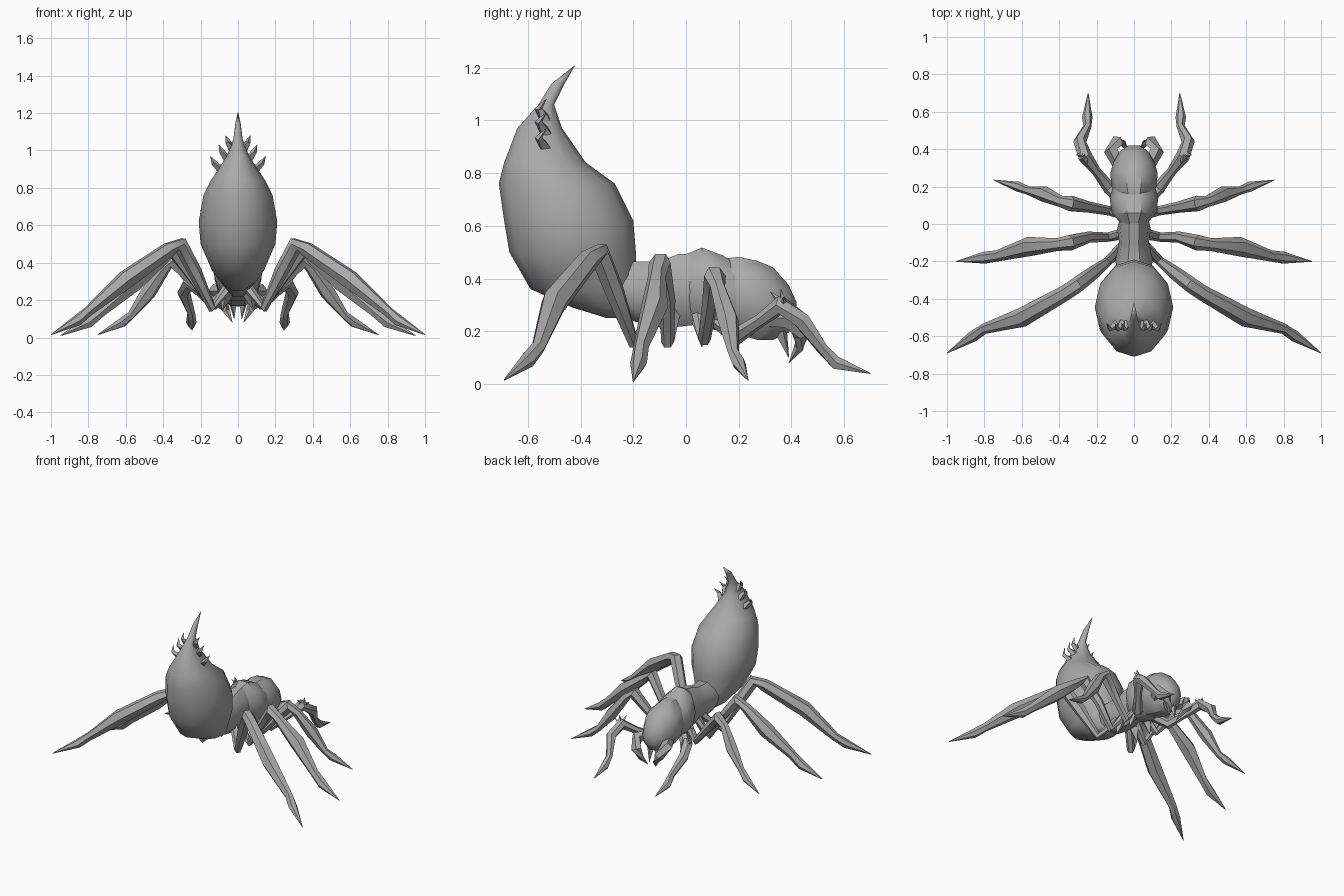
import bpy
import bmesh
import math
from mathutils import Vector

default_cube = bpy.data.objects.get("Cube")
if default_cube:
    bpy.data.objects.remove(default_cube, do_unlink=True)

# One plain grey for the whole creature
grey = bpy.data.materials.new("chitin grey")
grey.use_nodes = True
grey_value = (0.4, 0.4, 0.4, 1)
grey.diffuse_color = grey_value
grey.node_tree.nodes["Principled BSDF"].inputs["Base Color"].default_value = grey_value


def loft(name, sections, sides, angle=40, mirrored=False):
    """Skin a list of (centre, side_vector, up_vector) sections and cap the ends."""
    bm = bmesh.new()
    rings = []
    for centre, side, up in sections:
        ring = []
        for step in range(sides):
            turn = math.tau * step / sides
            point = centre + side * math.cos(turn) + up * math.sin(turn)
            ring.append(bm.verts.new(point))
        rings.append(ring)
    for lower, upper in zip(rings, rings[1:]):
        for step in range(sides):
            following = (step + 1) % sides
            bm.faces.new((lower[step], lower[following], upper[following], upper[step]))
    bm.faces.new(rings[0])
    bm.faces.new(rings[-1])
    bmesh.ops.remove_doubles(bm, verts=bm.verts, dist=0.0005)
    bmesh.ops.recalc_face_normals(bm, faces=bm.faces)
    mesh = bpy.data.meshes.new(name)
    bm.to_mesh(mesh)
    bm.free()
    mesh.materials.append(grey)
    part = bpy.data.objects.new(name, mesh)
    bpy.context.collection.objects.link(part)
    bpy.ops.object.select_all(action="DESELECT")
    part.select_set(True)
    bpy.context.view_layer.objects.active = part
    bpy.ops.object.shade_smooth_by_angle(angle=math.radians(angle))
    if mirrored:
        part.modifiers.new("Mirror", "MIRROR")
    return part


def limb(name, joints, sides=6):
    """Mirrored tapering tube through joints given as (x, y, z, radius)."""
    points = [Vector(joint[:3]) for joint in joints]
    sections = []
    for index, joint in enumerate(joints):
        before = points[max(index - 1, 0)]
        after = points[min(index + 1, len(points) - 1)]
        along = (after - before).normalized()
        side = along.cross(Vector((0, 0, 1))).normalized()
        up = side.cross(along)
        sections.append((points[index], side * joint[3], up * joint[3]))
    return loft(name, sections, sides, angle=45, mirrored=True)


def body_part(name, slices, sides=10):
    """Trunk piece from upright slices given as (y, half_width, bottom, top)."""
    sections = []
    for y, width, bottom, top in slices:
        centre = Vector((0, y, (bottom + top) / 2))
        sections.append((centre, Vector((width, 0, 0)), Vector((0, 0, (top - bottom) / 2))))
    return loft(name, sections, sides)


# Upright abdomen with its hooked tip, from level slices (z, back, front, half width)
abdomen_slices = [
    (.25, -.30, -.22, .03),
    (.29, -.43, -.19, .09),
    (.36, -.59, -.19, .14),
    (.50, -.67, -.19, .20),
    (.62, -.69, -.20, .21),
    (.76, -.71, -.27, .185),
    (.84, -.69, -.38, .145),
    (.97, -.64, -.47, .06),
    (1.06, -.56, -.50, .025),
    (1.14, -.51, -.46, .015),
    (1.21, -.42, -.42, 0),
]
abdomen_sections = []
for z, back, front, width in abdomen_slices:
    middle = Vector((0, (back + front) / 2, z))
    abdomen_sections.append((middle, Vector((width, 0, 0)), Vector((0, (front - back) / 2, 0))))
loft("abdomen", abdomen_sections, 12, angle=50)

# Trunk: waist, thorax and head overlap like plates
body_part("waist", [
    (-.27, .09, .27, .47),
    (-.19, .10, .23, .47),
    (-.10, .08, .21, .47),
    (-.03, .09, .21, .50),
    (.06, .07, .22, .50),
])
body_part("thorax", [
    (-.02, .05, .24, .49),
    (.06, .12, .21, .525),
    (.14, .13, .19, .495),
    (.21, .11, .21, .45),
])
body_part("head", [
    (.13, .09, .21, .48),
    (.20, .12, .18, .49),
    (.27, .127, .16, .475),
    (.33, .11, .16, .45),
    (.39, .075, .19, .38),
    (.42, .03, .24, .31),
])

# Walking legs: hip, low joint, thigh, knee, shin, ankle, pointed foot
limb("rear_leg", [
    (.05, -.11, .27, .03),
    (.14, -.20, .16, .025),
    (.23, -.27, .35, .038),
    (.31, -.33, .50, .042),
    (.37, -.37, .47, .042),
    (.60, -.50, .31, .052),
    (.80, -.56, .14, .028),
    (.86, -.60, .09, .03),
    (1, -.69, .015, .002),
])
limb("middle_leg", [
    (.05, -.05, .27, .03),
    (.14, -.07, .16, .025),
    (.24, -.07, .32, .03),
    (.34, -.10, .46, .042),
    (.41, -.11, .41, .034),
    (.56, -.12, .29, .052),
    (.73, -.17, .14, .03),
    (.80, -.18, .08, .032),
    (.95, -.20, .01, .002),
])
limb("front_leg", [
    (.05, .05, .27, .03),
    (.13, .07, .17, .025),
    (.24, .09, .30, .03),
    (.34, .11, .41, .042),
    (.39, .12, .37, .03),
    (.48, .16, .24, .042),
    (.57, .18, .12, .022),
    (.62, .20, .08, .027),
    (.75, .235, .015, .002),
])

# Feelers reaching forward, each with barbs at the elbow
limb("feeler", [
    (.06, .12, .24, .03),
    (.13, .19, .18, .035),
    (.20, .28, .24, .025),
    (.26, .36, .30, .038),
    (.29, .44, .24, .035),
    (.25, .52, .13, .022),
    (.25, .57, .08, .028),
    (.245, .70, .04, .002),
])
for x, y, z in [(.25, .32, .35), (.28, .36, .36), (.31, .37, .33)]:
    limb("feeler_barb", [(.265, .37, .30, .02), (x, y, z, .001)], sides=4)

# Jaws curling down into fangs
limb("jaw", [
    (.07, .30, .25, .035),
    (.12, .39, .25, .04),
    (.09, .44, .19, .035),
    (.06, .43, .14, .02),
    (.03, .39, .08, .001),
], sides=5)
limb("inner_fang", [(.03, .36, .20, .025), (.02, .39, .10, .001)], sides=4)

# Barbs under the trunk beside the hips
for y in (-.07, .06):
    limb("hip_barb", [(.06, y, .24, .04), (.085, y, .14, .001)], sides=4)

# Thorns flanking the abdomen tip
for x, z in [(.03, 1), (.055, .95), (.085, .89)]:
    limb("abdomen_thorn", [
        (x, -.53, z, .025),
        (x * 1.4 + .01, -.56, z + .045, .015),
        (x * 1.5 + .02, -.53, z + .08, .001),
    ], sides=4)
